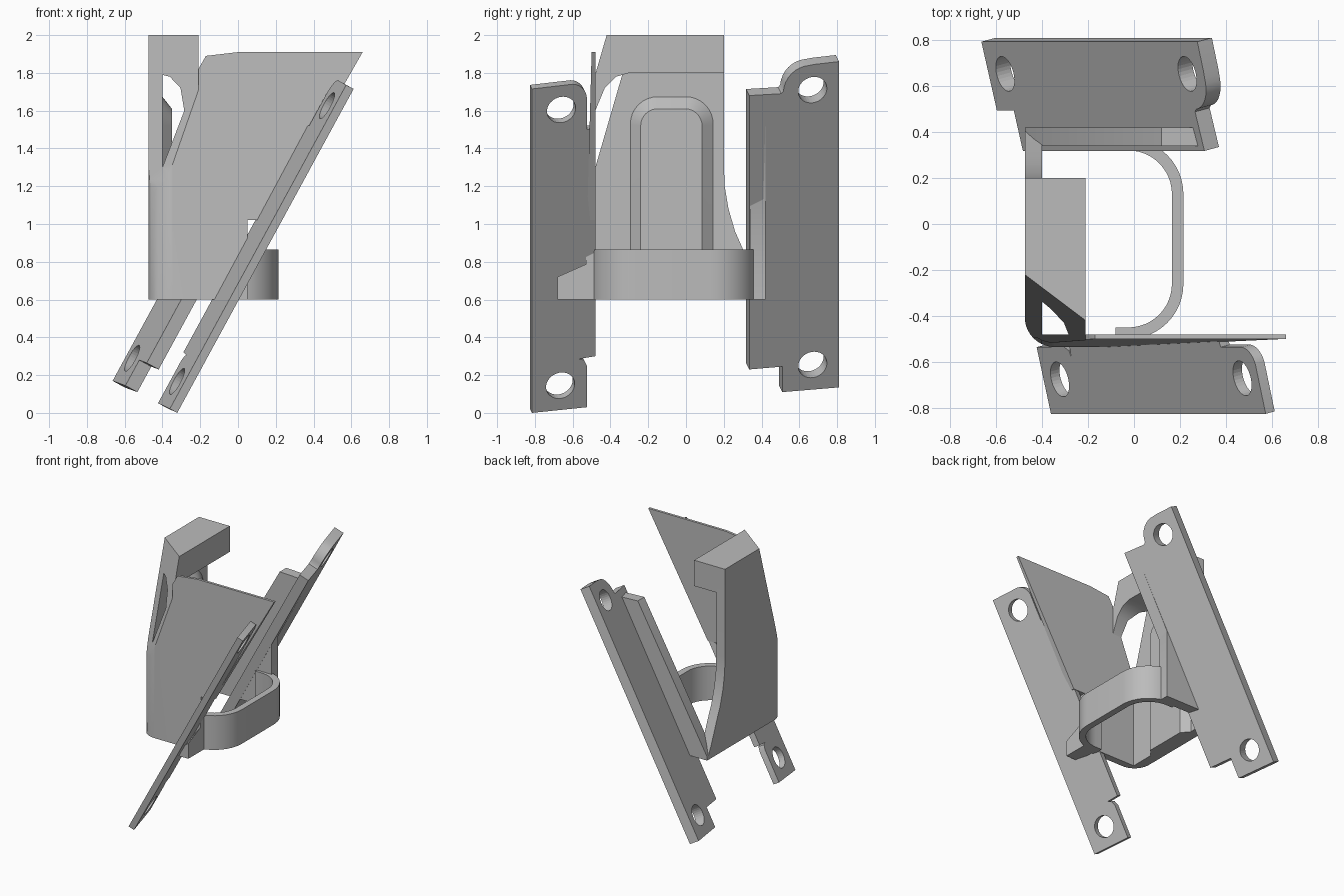
import bpy, bmesh
from math import sin, cos, radians
from mathutils import Vector

if "Cube" in bpy.data.objects:
    bpy.data.objects.remove(bpy.data.objects["Cube"])

grey = bpy.data.materials.new("plain grey")
grey.use_nodes = True
grey.diffuse_color = (0.5, 0.5, 0.5, 1)
grey.node_tree.nodes["Principled BSDF"].inputs["Base Color"].default_value = (0.5, 0.5, 0.5, 1)


def arc(cx, cy, r, start, end, steps=10):
    angles = [radians(start + (end - start) * i / steps) for i in range(steps + 1)]
    return [(cx + r * cos(a), cy + r * sin(a)) for a in angles]


def loft(bm, loop_a, loop_b):
    """Closed solid between two matching loops."""
    a = [bm.verts.new(p) for p in loop_a]
    b = [bm.verts.new(p) for p in loop_b]
    n = len(a)
    bm.faces.new(a)
    bm.faces.new(b[::-1])
    for i in range(n):
        j = (i + 1) % n
        bm.faces.new((a[j], a[i], b[i], b[j]))


def prism(axis, outline, low, high):
    """Solid with an outline in the other two axes, swept along one axis."""
    place = {"x": lambda p, t: (t, p[0], p[1]),
             "y": lambda p, t: (p[0], t, p[1]),
             "z": lambda p, t: (p[0], p[1], t)}[axis]
    bm = bmesh.new()
    loft(bm, [place(p, low) for p in outline], [place(p, high) for p in outline])
    return bm


def finish(name, bm):
    bmesh.ops.recalc_face_normals(bm, faces=bm.faces[:])
    mesh = bpy.data.meshes.new(name)
    bm.to_mesh(mesh)
    bm.free()
    mesh.materials.append(grey)
    ob = bpy.data.objects.new(name, mesh)
    bpy.context.collection.objects.link(ob)
    bpy.ops.object.select_all(action="DESELECT")
    ob.select_set(True)
    bpy.context.view_layer.objects.active = ob
    bpy.ops.object.shade_smooth_by_angle(angle=radians(30))
    return ob


# Shared tilted plane of the two mounting flanges
normal = Vector((-0.854, -0.232, 0.465)).normalized()


def on_plane(y, z, d):
    return Vector(((d + normal.y * -y - normal.z * z) / normal.x, y, z))


def flange(name, outline, d, thick, holes):
    bm = bmesh.new()
    base = [on_plane(y, z, d) for y, z in outline]
    loft(bm, base, [p + normal * thick for p in base])
    ob = finish(name, bm)
    for y, z in holes:
        bpy.ops.mesh.primitive_cylinder_add(vertices=32, radius=0.078, depth=0.4,
                                            location=on_plane(y, z, d))
        cutter = bpy.context.object
        cutter.rotation_euler = normal.to_track_quat("Z", "Y").to_euler()
        cutter.hide_render = True
        mod = ob.modifiers.new("hole", "BOOLEAN")
        mod.operation = "DIFFERENCE"
        mod.solver = "EXACT"
        mod.object = cutter
        bpy.context.view_layer.objects.active = ob
        bpy.ops.object.modifier_apply(modifier=mod.name)
        bpy.data.objects.remove(cutter)


# Mounting flanges with bolt holes
flange("front_flange",
       [(-0.815, 0.0), (-0.525, 0.03), (-0.525, 0.25), (-0.54, 0.28), (-0.57, 0.285),
        (-0.48, 0.3), (-0.48, 1.5), (-0.525, 1.5), (-0.525, 1.67)]
       + arc(-0.6, 1.665, 0.075, 10, 90, 6) + [(-0.815, 1.715)],
       0.464, 0.046, [(-0.665, 0.145), (-0.66, 1.605)])
flange("back_flange",
       [(0.81, 0.135), (0.81, 1.86), (0.68, 1.845)]
       + arc(0.665, 1.69, 0.15, 95, 175, 8)
       + [(0.505, 1.69), (0.335, 1.68), (0.335, 0.23), (0.51, 0.245), (0.51, 0.11)],
       0.388, 0.074, [(0.67, 0.255), (0.67, 1.71)])

# Slanted plane trimming the front corner of the shell
cut_point = Vector((-0.475, -0.22, 2.0))
cut_normal = (Vector((-0.21, -0.42, 2.0)) - cut_point).cross(
    Vector((-0.4, -0.48, 1.3)) - cut_point).normalized()
if cut_normal.y > 0:
    cut_normal.negate()


def trimmed(name, bm):
    bmesh.ops.recalc_face_normals(bm, faces=bm.faces[:])
    geom = bm.verts[:] + bm.edges[:] + bm.faces[:]
    out = bmesh.ops.bisect_plane(bm, geom=geom, plane_co=cut_point,
                                 plane_no=cut_normal, clear_outer=True)
    edges = [g for g in out["geom_cut"] if isinstance(g, bmesh.types.BMEdge)]
    if edges:
        bmesh.ops.triangle_fill(bm, edges=edges, use_beauty=True)
    return finish(name, bm)


def lean(bm):
    """Tilt the outer front skin slightly inward with height."""
    for v in bm.verts:
        if v.co.y < -0.5:
            v.co.y += 0.027 * (v.co.z - 0.6)
    return bm


# Side wall, sweeping out to the back wall near the bottom
trimmed("side_wall", prism("x", [
    (-0.41, 0.6), (0.42, 0.6), (0.37, 0.7), (0.3, 0.87), (0.26, 0.96), (0.225, 1.08),
    (0.205, 1.2), (0.2, 1.32), (0.2, 2.0), (-0.41, 2.0)], -0.475, -0.4))

# Rounded front corner
trimmed("front_corner", lean(prism("z", arc(-0.345, -0.405, 0.13, 180, 270) + [
    (-0.21, -0.535), (-0.21, -0.48), (-0.4, -0.48), (-0.4, -0.405)], 0.6, 2.0)))

# Top hook with its curved underside
trimmed("top_hook", prism("x", [(0.2, 2.0), (0.2, 1.8), (-0.3, 1.8), (-0.37, 1.78),
                                (-0.43, 1.72), (-0.48, 1.6), (-0.5, 1.6), (-0.5, 2.0)],
                          -0.4, -0.21))

# Front wall
finish("front_wall", lean(prism("y", [
    (-0.21, 0.6), (0.05, 0.6), (0.05, 1.02), (0.15, 1.02), (0.66, 1.91), (0.0, 1.91),
    (-0.17, 1.89), (-0.21, 1.82)], -0.535, -0.48)))

# Back wall around the back flange
finish("back_wall", prism("y", [
    (-0.475, 0.6), (0.05, 0.6), (0.05, 1.13), (0.34, 1.67), (0.12, 1.68), (-0.475, 0.63)],
    0.34, 0.42))


# Raised arched pad on the inside of the side wall
def arch(x, y0, y1, top, r):
    outline = [(y0, 0.6), (y1, 0.6)] + arc(y1 - r, top - r, r, 0, 90, 8) \
        + arc(y0 + r, top - r, r, 90, 180, 8)
    return [(x, y, z) for y, z in outline]


pad = bmesh.new()
loft(pad, arch(-0.405, -0.3, 0.15, 1.68, 0.15), arch(-0.35, -0.24, 0.085, 1.61, 0.09))
finish("arched_pad", pad)

# Lower retaining band
def band_path(r):
    return [(-0.08, -0.26 - r)] + arc(-0.025, -0.26, r, -90, 0, 12) \
        + arc(-0.025, 0.13, r, 0, 90, 12) + [(-0.08, 0.13 + r)]


finish("retaining_band", prism("z", band_path(0.24) + band_path(0.19)[::-1], 0.6, 0.865))

# Small gusset between the band and the front flange
gusset = bmesh.new()
loft(gusset,
     [(0.05, y, z) for y, z in [(-0.68, 0.6), (-0.5, 0.6), (-0.5, 0.8), (-0.68, 0.72)]],
     [(-0.06, y, z) for y, z in [(-0.68, 0.6), (-0.5, 0.6), (-0.5, 0.66), (-0.68, 0.63)]])
finish("gusset", gusset)
